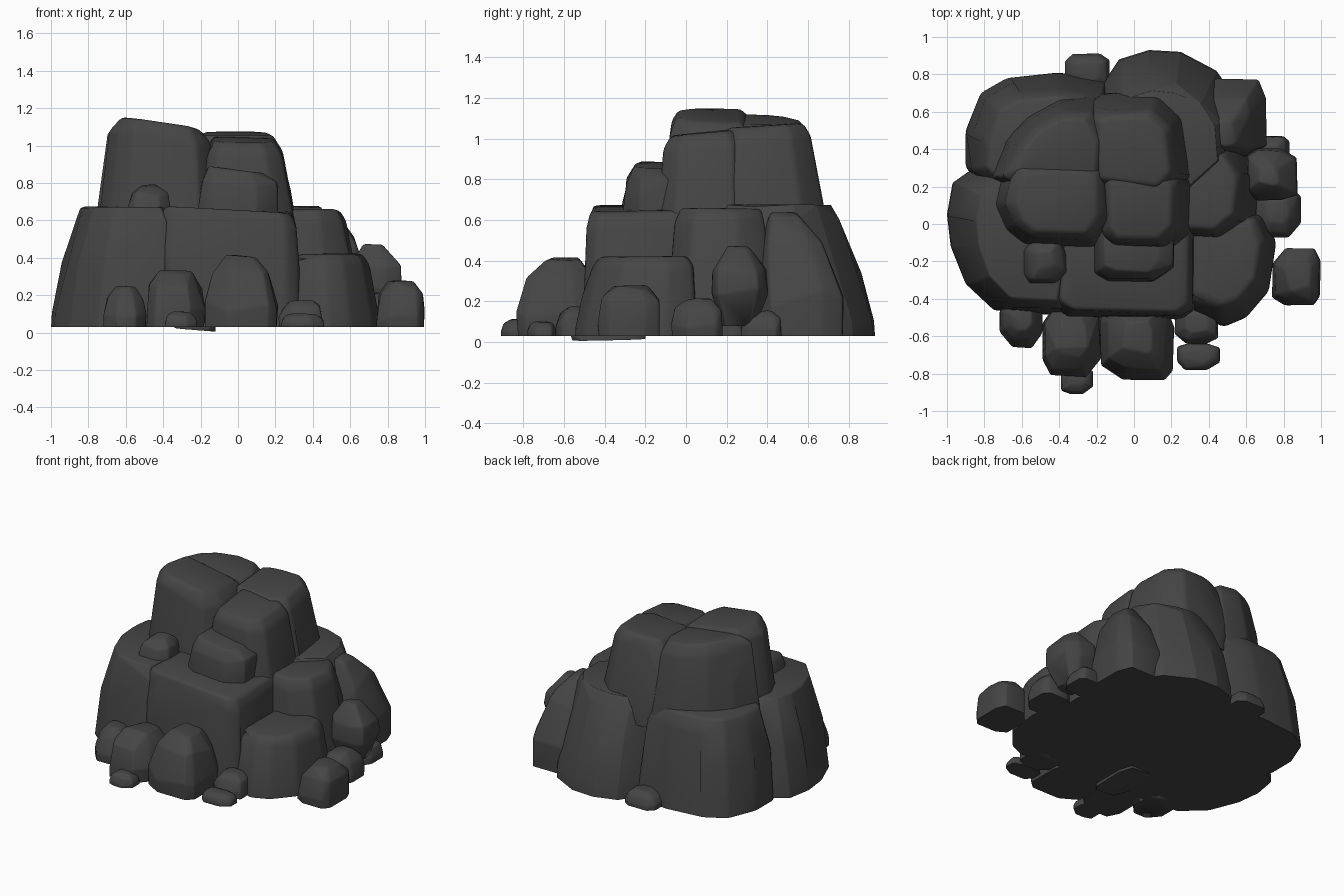
import bpy, bmesh, math, random

if "Cube" in bpy.data.objects:
    bpy.data.objects.remove(bpy.data.objects["Cube"])

stone = bpy.data.materials.new("dark grey stone")
stone.diffuse_color = (0.06, 0.06, 0.06, 1)
stone.use_nodes = True
stone.node_tree.nodes["Principled BSDF"].inputs["Base Color"].default_value = stone.diffuse_color
BASE = 0.03

# ring profiles: (height fraction, share of the taper, crown ring?, sideways jitter, height jitter)
CLIFF = [(0, 0, 0, 0, 0), (0.12, 0.03, 0, 0, 0), (0.5, 0.4, 0, 0.02, 0.04),
         (0.88, 0.92, 0, 0.02, 0.03), (1, 1, 1, 0.02, 0.012)]
BOULDER = [(0, 0.05, 0, 0, 0), (0.3, 0, 0, 0.02, 0.08), (0.75, 0.6, 0, 0.04, 0.08), (1, 1, 1, 0.06, 0.05)]
UPRIGHT = [(0, 1, 0, 0, 0), (0.45, 0, 0, 0.02, 0.06), (0.72, 0.1, 0, 0.03, 0.05), (1, 1, 1, 0.03, 0.05)]


def rock(name, outline, z0, z1, anchor, scale, tilt=(0, 0), seed=1, bevel=0.02, crown=0.82, rings=CLIFF):
    """Faceted boulder: outline tapers towards anchor, the top tilts, edges are rounded."""
    rnd = random.Random(seed)
    bm = bmesh.new()
    h = z1 - z0
    cx = sum(p[0] for p in outline) / len(outline)
    cy = sum(p[1] for p in outline) / len(outline)
    for f, t, is_crown, jit, zjit in rings:
        inset = crown if is_crown else 1
        sx, sy = 1 + (scale[0] - 1) * t, 1 + (scale[1] - 1) * t
        mx, my = anchor[0] + (cx - anchor[0]) * sx, anchor[1] + (cy - anchor[1]) * sy
        for px, py in outline:
            x = mx + (px - cx) * sx * inset
            y = my + (py - cy) * sy * inset
            k = 1 + 2 * rnd.uniform(-jit, jit)
            z = z0 + h * f + (tilt[0] * (x - mx) + tilt[1] * (y - my)) * f * f
            z += rnd.uniform(-zjit, zjit) * h
            bm.verts.new((mx + (x - mx) * k, my + (y - my) * k, min(z, z1 + 0.02)))
    res = bmesh.ops.convex_hull(bm, input=bm.verts[:])
    junk = {g for g in res["geom_interior"] + res["geom_unused"] if isinstance(g, bmesh.types.BMVert)}
    bmesh.ops.delete(bm, geom=list(junk), context='VERTS')
    bmesh.ops.dissolve_limit(bm, angle_limit=math.radians(7), verts=bm.verts[:], edges=bm.edges[:])
    edges = [e for e in bm.edges if len(e.link_faces) == 2 and e.calc_face_angle() > math.radians(14)
             and max(v.co.z for v in e.verts) > z0 + 0.01]
    bmesh.ops.bevel(bm, geom=edges, offset=bevel, segments=2, profile=0.5,
                    affect='EDGES', clamp_overlap=True)
    for v in bm.verts:
        v.co.z = max(v.co.z, z0)
    bmesh.ops.recalc_face_normals(bm, faces=bm.faces[:])
    me = bpy.data.meshes.new(name)
    bm.to_mesh(me)
    bm.free()
    me.shade_smooth()
    me.set_sharp_from_angle(angle=math.radians(50))
    me.materials.append(stone)
    ob = bpy.data.objects.new(name, me)
    bpy.context.collection.objects.link(ob)
    return ob


def block(name, x0, x1, y0, y1, z0, z1, taper=0.78, tilt=(0, 0), seed=1, lean=(0, 0), bevel=0.01,
          crown=0.64, rings=BOULDER):
    """Boulder from a box: an uneven chamfered rectangle as outline."""
    rnd = random.Random(seed)
    w, d = x1 - x0, y1 - y0
    c = [rnd.uniform(0.1, 0.32) for _ in range(8)]
    outline = [(x0 + w * c[0], y0), (x1 - w * c[1], y0), (x1, y0 + d * c[2]), (x1, y1 - d * c[3]),
               (x1 - w * c[4], y1), (x0 + w * c[5], y1), (x0, y1 - d * c[6]), (x0, y0 + d * c[7])]
    mid = ((x0 + x1) / 2 + lean[0] * w, (y0 + y1) / 2 + lean[1] * d)
    return rock(name, outline, z0, z1, mid, (taper, taper), tilt, seed, bevel, crown, rings)


# lower tier: large blocks around a hidden core
block("core", -0.6, 0.4, -0.25, 0.5, BASE, 0.58, 0.85, seed=1, crown=0.95, rings=CLIFF)
rock("front_left_block", [(-1, 0.05), (-0.98, -0.12), (-0.9, -0.32), (-0.75, -0.46), (-0.4, -0.49),
     (-0.3, 0.2), (-0.8, 0.34), (-0.97, 0.22)], BASE, 0.67, (-0.35, -0.1), (0.78, 0.86), seed=2, crown=0.92)
rock("front_middle_block", [(-0.44, -0.44), (-0.36, -0.5), (0.26, -0.51), (0.33, -0.46), (0.33, 0.1),
     (-0.4, 0.1)], BASE, 0.655, (-0.03, 0), (0.94, 0.94), (-0.06, 0.02), seed=3, crown=0.93)
rock("back_left_block", [(-0.9, 0.3), (-0.9, 0.5), (-0.82, 0.7), (-0.68, 0.78), (-0.4, 0.81), (-0.15, 0.76),
     (-0.1, 0.2), (-0.8, 0.2)], BASE, 0.67, (-0.3, 0.2), (0.84, 0.84), seed=4, crown=0.9)
rock("back_right_block", [(-0.2, 0.7), (-0.08, 0.88), (0.08, 0.93), (0.25, 0.92), (0.44, 0.82), (0.56, 0.65),
     (0.58, 0.35), (0.3, 0.1), (-0.2, 0.2)], BASE, 0.67, (0.1, 0.2), (0.82, 0.74), seed=5, crown=0.88)
rock("right_block", [(0.15, -0.08), (0.5, -0.1), (0.66, 0.0), (0.68, 0.25), (0.58, 0.42), (0.15, 0.45)],
     BASE, 0.66, (0.2, 0.25), (0.76, 0.85), seed=6, crown=0.88)
rock("front_right_block", [(0.28, -0.46), (0.48, -0.55), (0.6, -0.5), (0.72, -0.36), (0.76, -0.1), (0.7, 0.05),
     (0.28, 0.1)], BASE, 0.42, (0.35, -0.05), (0.84, 0.82), seed=7, crown=0.84)
block("back_right_shoulder", 0.38, 0.71, 0.36, 0.78, BASE, 0.62, 0.5, seed=8, lean=(-0.35, -0.4), bevel=0.02)

# upper tier: four tall blocks around a shallow dip
rock("upper_front_left", [(-0.76, 0.1), (-0.7, -0.04), (-0.6, -0.12), (-0.2, -0.14), (-0.1, 0.0), (-0.12, 0.36),
     (-0.7, 0.36)], 0.5, 1.13, (-0.3, 0.15), (0.82, 0.8), (-0.2, 0), seed=9, crown=0.8)
rock("upper_front_right", [(-0.2, -0.08), (-0.12, -0.14), (0.2, -0.15), (0.31, -0.06), (0.32, 0.24), (0.2, 0.32),
     (-0.2, 0.3)], 0.5, 1.03, (-0.05, 0.15), (0.76, 0.85), (0, 0.1), seed=10, crown=0.84)
rock("upper_back_left", [(-0.78, 0.25), (-0.7, 0.45), (-0.58, 0.58), (-0.4, 0.68), (-0.2, 0.69), (-0.1, 0.5),
     (-0.12, 0.22), (-0.7, 0.2)], 0.5, 1.1, (-0.3, 0.3), (0.8, 0.76), (-0.15, 0), seed=11, crown=0.82)
rock("upper_back_right", [(-0.28, 0.66), (-0.15, 0.7), (0.14, 0.7), (0.27, 0.58), (0.32, 0.25), (0.2, 0.15),
     (-0.28, 0.2)], 0.5, 1.065, (-0.05, 0.25), (0.74, 0.78), (0, 0.06), seed=12, crown=0.86)

# boulders resting on the ledge
block("ledge_boulder", -0.21, 0.21, -0.31, 0.02, 0.6, 0.87, 0.9, (-0.1, 0), 13, (0, 0.2), crown=0.78)
block("small_ledge_boulder", -0.59, -0.36, -0.32, -0.08, 0.6, 0.79, 0.75, seed=14, lean=(0.1, 0.2), crown=0.5)

# loose boulders at the foot: x0, x1, y0, y1, z0, z1, taper
foot = [
    ("front_far_left_boulder", -0.72, -0.49, -0.66, -0.38, BASE, 0.24, 0.7),
    ("front_left_boulder", -0.49, -0.18, -0.81, -0.42, BASE, 0.32, 0.8),
    ("front_middle_boulder", -0.18, 0.21, -0.83, -0.42, BASE, 0.40, 0.65),
    ("front_pebble", -0.39, -0.22, -0.91, -0.77, BASE, 0.11, 0.75),
    ("front_right_boulder", 0.22, 0.45, -0.64, -0.44, BASE, 0.17, 0.75),
    ("front_right_pebble", 0.23, 0.46, -0.78, -0.64, BASE, 0.10, 0.85),
    ("outer_right_boulder", 0.74, 0.995, -0.43, -0.13, BASE, 0.27, 0.85),
    ("right_boulder", 0.64, 0.89, -0.07, 0.18, BASE, 0.21, 0.75),
    ("right_back_boulder", 0.6, 0.83, 0.27, 0.47, BASE, 0.15, 0.8),
    ("back_pebble", -0.37, -0.13, 0.7, 0.91, BASE, 0.13, 0.75),
]
for i, (name, *box, taper) in enumerate(foot):
    block(name, *box, taper, seed=20 + i, lean=(0, 0.15))

# upright boulder on the right side, widest in the middle
block("right_upright_boulder", 0.6, 0.87, 0.13, 0.4, 0.08, 0.46, 0.6, (-0.1, 0), 40, (-0.1, -0.05),
      rings=UPRIGHT)

# thin slab that dips slightly under the front edge
slab = block("sunken_slab", -0.34, -0.12, -0.56, -0.2, BASE, 0.1, 0.9, seed=30)
for v in slab.data.vertices:
    v.co.z -= 0.08 * (v.co.x + 0.34) + 0.02 * (-0.2 - v.co.y)
